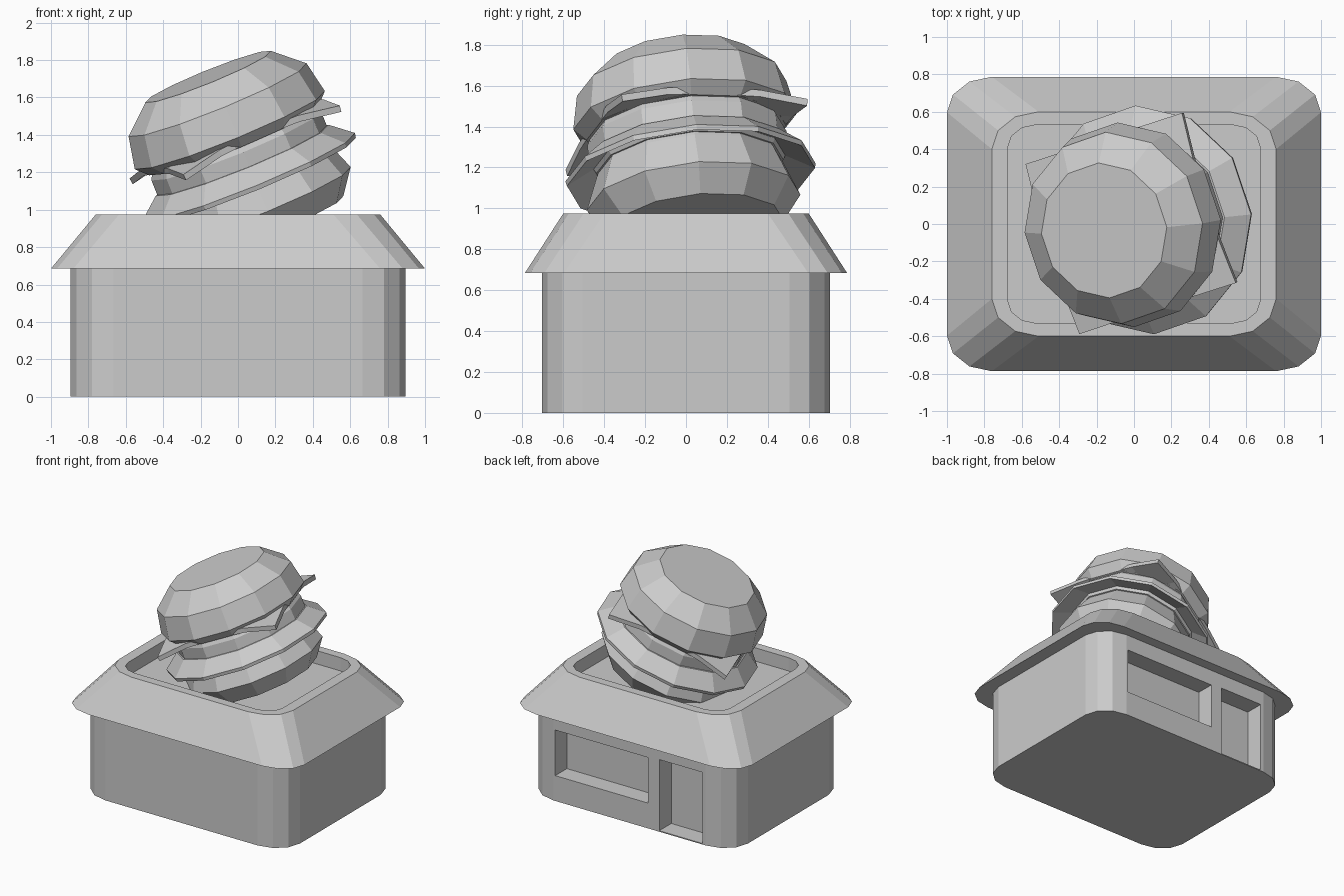
import bpy, bmesh
from math import sin, cos, pi, radians
from mathutils import Matrix

if "Cube" in bpy.data.objects:
    bpy.data.objects.remove(bpy.data.objects["Cube"])


def make(name, bm, matrix=None):
    if matrix:
        bm.transform(matrix)
    bmesh.ops.recalc_face_normals(bm, faces=bm.faces)
    mesh = bpy.data.meshes.new(name)
    bm.to_mesh(mesh)
    bm.free()
    ob = bpy.data.objects.new(name, mesh)
    bpy.context.collection.objects.link(ob)
    return ob


def rounded_rect(hx, hy, rx, ry, z):
    """Rectangle with three-segment elliptical corners."""
    pts = []
    for k, (sx, sy) in enumerate([(1, 1), (-1, 1), (-1, -1), (1, -1)]):
        for i in range(4):
            a = k * pi / 2 + i * pi / 6
            pts.append((sx * (hx - rx) + rx * cos(a), sy * (hy - ry) + ry * sin(a), z))
    return pts


def circle(r, z, sides=12, phase=radians(5)):
    return [(r * cos(phase + 2 * pi * i / sides), r * sin(phase + 2 * pi * i / sides), z)
            for i in range(sides)]


def loft(name, rings, matrix=None, closed=False):
    bm = bmesh.new()
    loops = [[bm.verts.new(p) for p in ring] for ring in rings]
    pairs = list(zip(loops, loops[1:]))
    if closed:
        pairs.append((loops[-1], loops[0]))
    for a, b in pairs:
        for i in range(len(a)):
            j = (i + 1) % len(a)
            bm.faces.new((a[i], a[j], b[j], b[i]))
    if not closed:
        bm.faces.new(loops[0])
        bm.faces.new(loops[-1])
    return make(name, bm, matrix)


def box(name, x0, x1, y0, y1, z0, z1):
    bm = bmesh.new()
    bmesh.ops.create_cube(bm, size=1)
    m = Matrix.Translation(((x0 + x1) / 2, (y0 + y1) / 2, (z0 + z1) / 2)) \
        @ Matrix.Diagonal((x1 - x0, y1 - y0, z1 - z0, 1))
    return make(name, bm, m)


# Building body with a window and a door recessed in the back wall
walls = loft("building_walls", [rounded_rect(.895, .705, .23, .2, z) for z in (0, .69)])
for cutter in (box("window_cutter", -.16, .65, .56, .9, .2, .56),
               box("door_cutter", -.64, -.26, .555, .9, .008, .57)):
    cutter.hide_render = True
    cutter.hide_viewport = True
    mod = walls.modifiers.new(cutter.name, 'BOOLEAN')
    mod.operation = 'DIFFERENCE'
    mod.solver = 'EXACT'
    mod.object = cutter

# Sloped roof with a sunken flat top
loft("roof", [rounded_rect(1, .787, .24, .19, .685),
              rounded_rect(.76, .6, .25, .2, .975),
              rounded_rect(.675, .53, .15, .12, .975),
              rounded_rect(.675, .53, .15, .12, .87)])

# Tilted burger sign: all layers share one leaning axis
tilt = Matrix.Translation((.166, .05, .909)) \
    @ Matrix.Rotation(radians(6), 4, 'X') @ Matrix.Rotation(radians(-22), 4, 'Y')

loft("bottom_bun", [circle(.43, 0), circle(.525, .13), circle(.46, .30), circle(.44, .34)], tilt)
loft("patty", [circle(.46, .32), circle(.49, .38), circle(.49, .47), circle(.46, .53)], tilt)
loft("top_bun", [circle(.49, .50), circle(.55, .56), circle(.515, .735), circle(.363, .87)], tilt)

# Drooping lettuce skirt
loft("lettuce", [circle(.44, .36), circle(.61, .265), circle(.615, .29), circle(.50, .385),
                 circle(.44, .39)], tilt, closed=True)

# Square cheese slice whose corners bend down
bm = bmesh.new()
bmesh.ops.create_grid(bm, x_segments=4, y_segments=4, size=.475)
for v in bm.verts:
    v.co.z = .525 - .3 * max(0, v.co.xy.length - .5)
cheese = make("cheese", bm, tilt @ Matrix.Rotation(radians(19), 4, 'Z'))
solid = cheese.modifiers.new("thickness", 'SOLIDIFY')
solid.thickness = .035
solid.offset = 0
